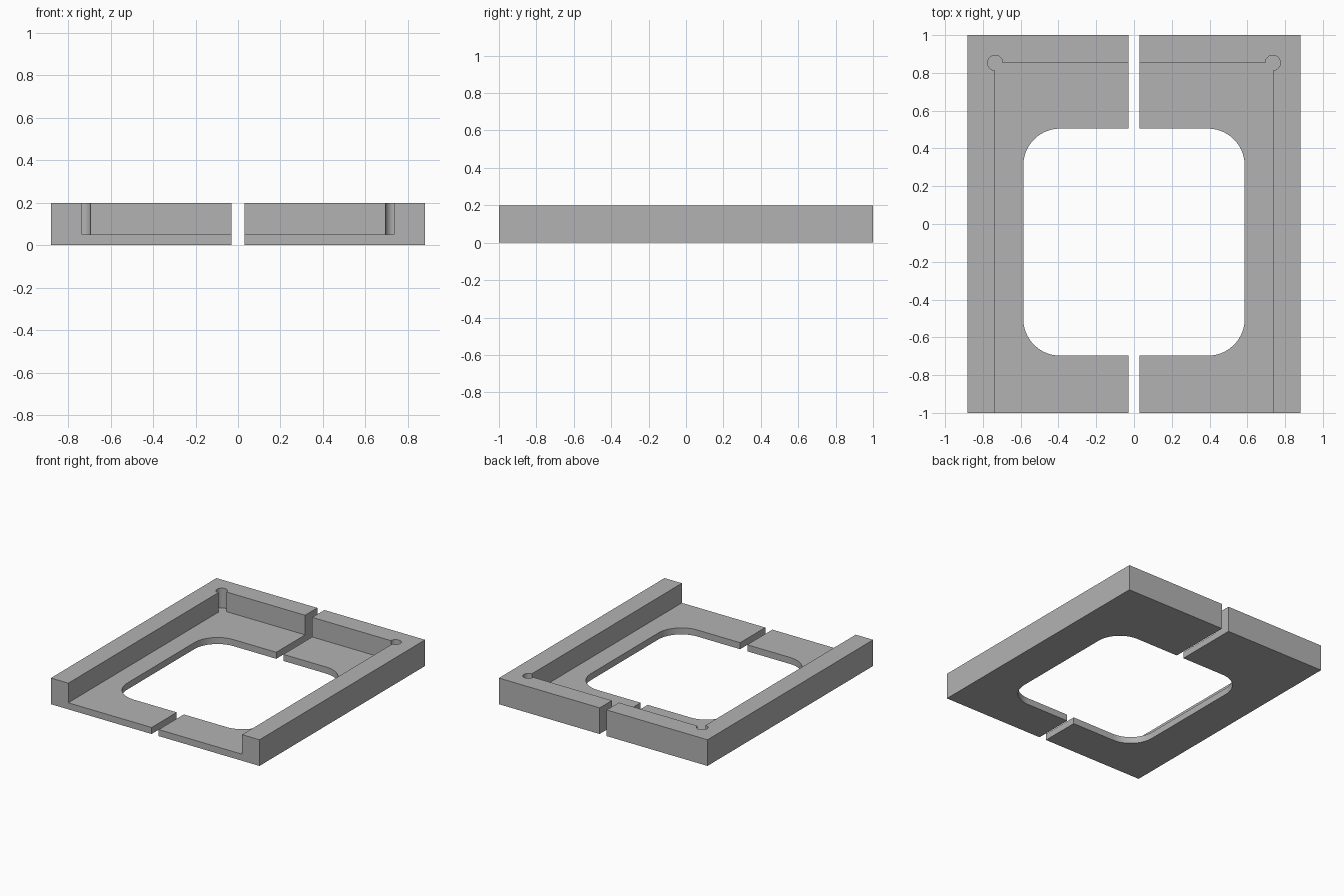
import bpy, bmesh
from math import cos, sin, radians

if "Cube" in bpy.data.objects:
    bpy.data.objects.remove(bpy.data.objects["Cube"])

W, L, H = 0.882, 1.0, 0.2        # half width, half length, height
FLOOR, GAP = 0.05, 0.03          # floor thickness, half of centre slit
WALL_X, WALL_Y = 0.735, 0.853    # inner wall faces
OPEN_X, OPEN_BACK, OPEN_FRONT, OPEN_R = 0.586, 0.505, -0.697, 0.195
RELIEF_R = 0.04

grey = bpy.data.materials.new("plain grey")
grey.use_nodes = True
colour = (0.45, 0.45, 0.45, 1)
grey.diffuse_color = colour
grey.node_tree.nodes["Principled BSDF"].inputs["Base Color"].default_value = colour


def arc(cx, cy, r, start, end, steps):
    angles = [radians(start + (end - start) * i / steps) for i in range(steps + 1)]
    return [(cx + r * cos(a), cy + r * sin(a)) for a in angles]


def prism(name, outline, z0, z1):
    """Extrude a counter-clockwise outline from z0 to z1."""
    bm = bmesh.new()
    face = bm.faces.new([bm.verts.new((x, y, z0)) for x, y in outline])
    top = bmesh.ops.extrude_face_region(bm, geom=[face])["geom"]
    verts = [v for v in top if isinstance(v, bmesh.types.BMVert)]
    bmesh.ops.translate(bm, verts=verts, vec=(0, 0, z1 - z0))
    bmesh.ops.recalc_face_normals(bm, faces=bm.faces[:])
    mesh = bpy.data.meshes.new(name)
    bm.to_mesh(mesh)
    bm.free()
    mesh.materials.append(grey)
    obj = bpy.data.objects.new(name, mesh)
    bpy.context.collection.objects.link(obj)
    return obj


# Left half block
half = prism("left_frame_half", [(GAP, -L), (W, -L), (W, L), (GAP, L)], 0, H)

# Recess with a round corner relief
recess = [(-0.1, -L - 0.1), (WALL_X, -L - 0.1)]
recess += arc(WALL_X, WALL_Y, RELIEF_R, -90, 180, 36) + [(-0.1, WALL_Y)]

# Rounded central opening
opening = [(-0.1, OPEN_FRONT)]
opening += arc(OPEN_X - OPEN_R, OPEN_FRONT + OPEN_R, OPEN_R, -90, 0, 24)
opening += arc(OPEN_X - OPEN_R, OPEN_BACK - OPEN_R, OPEN_R, 0, 90, 24)
opening += [(-0.1, OPEN_BACK)]

cutters = [prism("recess_cutter", recess, FLOOR, H + 0.1),
           prism("opening_cutter", opening, -0.1, H + 0.1)]
for cutter in cutters:
    cutter.hide_render = True
    mod = half.modifiers.new(cutter.name, "BOOLEAN")
    mod.operation, mod.solver, mod.object = "DIFFERENCE", "EXACT", cutter

# Bake the cuts, then drop the cutters
bpy.context.view_layer.update()
cut = bpy.data.meshes.new_from_object(half.evaluated_get(bpy.context.evaluated_depsgraph_get()))
half.modifiers.clear()
half.data = cut
for cutter in cutters:
    bpy.data.objects.remove(cutter)

# Right half, mirrored
right = bpy.data.objects.new("right_frame_half", cut.copy())
bpy.context.collection.objects.link(right)
bm = bmesh.new()
bm.from_mesh(right.data)
bmesh.ops.scale(bm, verts=bm.verts[:], vec=(-1, 1, 1))
bmesh.ops.reverse_faces(bm, faces=bm.faces[:])
bm.to_mesh(right.data)
bm.free()

# Smooth curved walls, sharp edges elsewhere
for obj in (half, right):
    bpy.ops.object.select_all(action="DESELECT")
    obj.select_set(True)
    bpy.context.view_layer.objects.active = obj
    bpy.ops.object.shade_smooth_by_angle(angle=radians(30))
